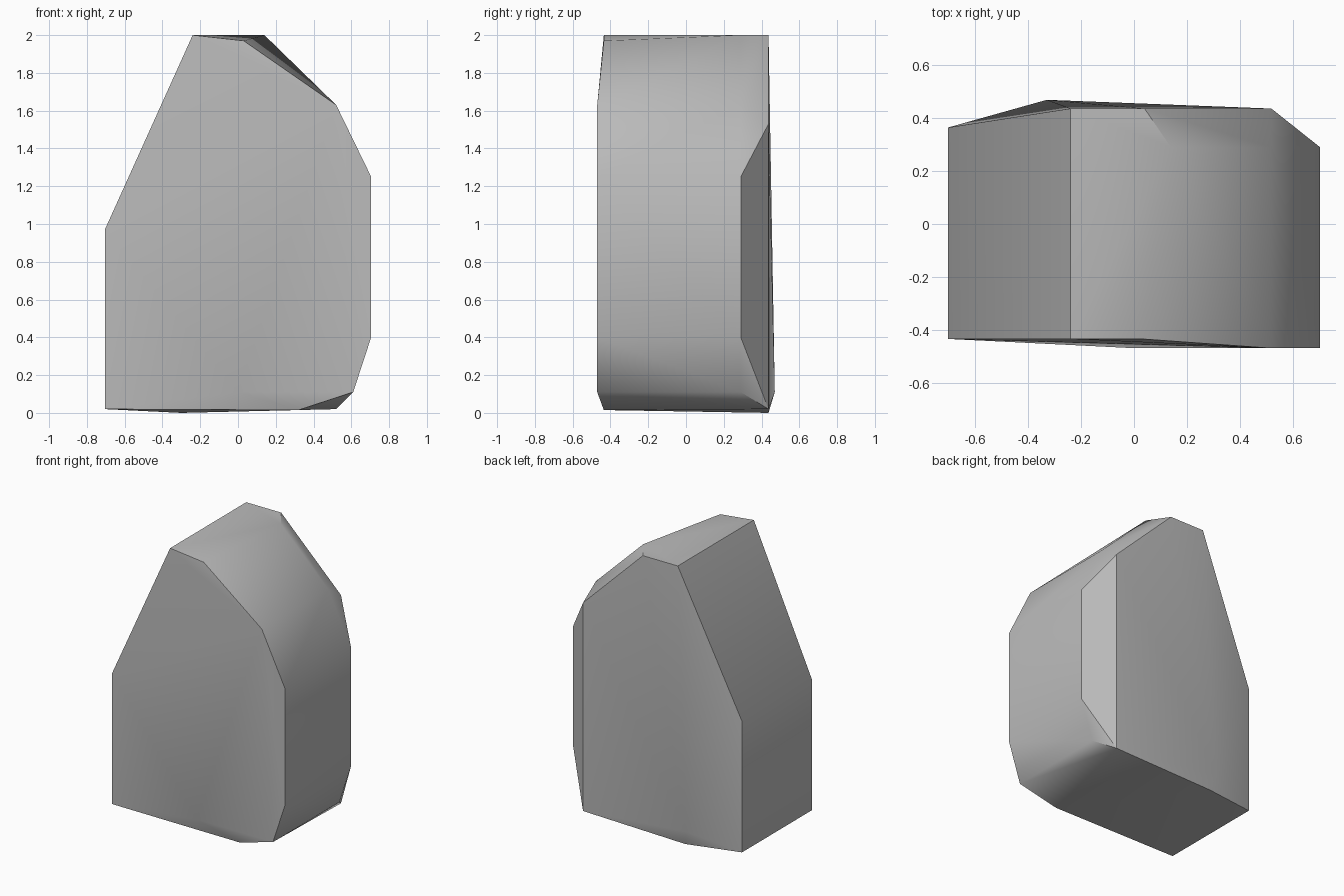
import bpy
import bmesh
import math

cube = bpy.data.objects.get("Cube")
if cube:
    bpy.data.objects.remove(cube, do_unlink=True)


def make_material(name, color):
    material = bpy.data.materials.new(name)
    material.use_nodes = True
    material.diffuse_color = color
    shader = material.node_tree.nodes["Principled BSDF"]
    shader.inputs["Base Color"].default_value = color
    shader.inputs["Roughness"].default_value = 0.9
    return material


def add_ring(bm, depth, corners):
    """Add a row of rock corners (x, z) lying at one depth along y."""
    for x, z in corners:
        bm.verts.new((x, depth, z))


def build_hull(name, rings, material, sharp_angle):
    """Wrap rows of corners in one convex chiselled solid."""
    bm = bmesh.new()
    for depth, corners in rings:
        add_ring(bm, depth, corners)
    hull = bmesh.ops.convex_hull(bm, input=bm.verts[:])
    spare = [v for v in bm.verts if not v.link_faces]
    bmesh.ops.delete(bm, geom=spare, context='VERTS')
    bmesh.ops.recalc_face_normals(bm, faces=bm.faces[:])

    mesh = bpy.data.meshes.new(name)
    bm.to_mesh(mesh)
    bm.free()
    mesh.materials.append(material)
    rock = bpy.data.objects.new(name, mesh)
    bpy.context.collection.objects.link(rock)

    bpy.ops.object.select_all(action='DESELECT')
    rock.select_set(True)
    bpy.context.view_layer.objects.active = rock
    bpy.ops.object.shade_smooth_by_angle(angle=sharp_angle)
    return rock


# Right flank shared by the front face and the back chamfer
flank = [(0.52, 1.63), (0.705, 1.25), (0.705, 0.4), (0.61, 0.11)]

rings = [
    # Bulging front face
    (-0.47, flank + [(0, 0.11)]),
    # Front rim: left edge, crest and foot
    (-0.435, [(-0.705, 0.02), (-0.705, 0.97), (-0.24, 2), (0.03, 1.97), (0.32, 0.015)]),
    # Back end of the right flank, where the chamfer starts
    (0.29, flank + [(0.14, 2)]),
    # Back left edge
    (0.365, [(-0.705, 0.02), (-0.705, 0.97)]),
    # Back rim: crest, chamfer edge and foot
    (0.437, [(-0.24, 2), (0.04, 2), (0.52, 1.53), (0.52, 0.02), (-0.3, 0)]),
    # Lowest bulge of the back face
    (0.47, [(-0.33, 0.11)]),
]

stone_grey = make_material("stone grey", (0.5, 0.5, 0.5, 1))
build_hull("boulder", rings, stone_grey, math.radians(30))
